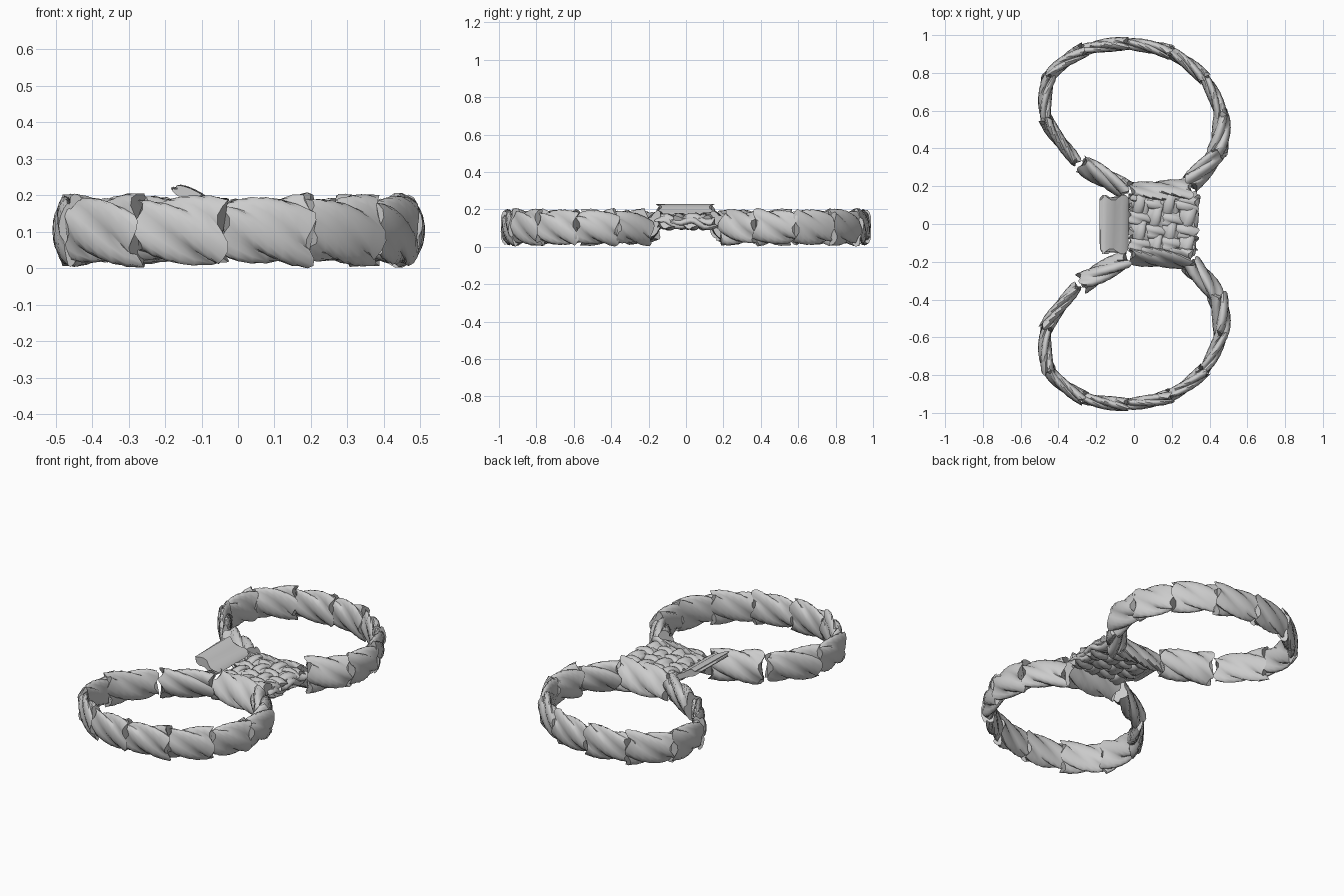
import bpy, bmesh, random
from math import sin, cos, pi, radians
from mathutils import Vector, Matrix

if "Cube" in bpy.data.objects:
    bpy.data.objects.remove(bpy.data.objects["Cube"])

random.seed(4)
TWIST = 2 * pi / 0.66     # strand rotation per unit of rope length
SIDES, RINGS, STRANDS = 24, 7, 4


def catmull(a, b, c, d, t):
    return 0.5 * (2 * b + (c - a) * t + (2 * a - 5 * b + 4 * c - d) * t * t
                  + (3 * b - a - 3 * c + d) * t ** 3)


def add_piece(bm, pts, half_w, half_h, phase=0.0, tilt=0.0, flare=(0.9, 1.1),
              twist=TWIST, fray=0.016, depth=0.26):
    """One short length of flattened four-strand rope, with frayed ends."""
    rings, s = [], 0.0
    n = len(pts)
    for i, p in enumerate(pts):
        if i:
            s += (p - pts[i - 1]).length
        t = (pts[min(i + 1, n - 1)] - pts[max(i - 1, 0)]).normalized()
        side = Vector((0, 0, 1)).cross(t).normalized()
        up = t.cross(side)
        turn = Matrix.Rotation(tilt, 3, t)
        side, up = turn @ side, turn @ up
        u = i / (n - 1)
        k = flare[0] + (flare[1] - flare[0]) * u
        ring = []
        for j in range(SIDES):
            a = 2 * pi * j / SIDES
            ang = a + phase + twist * s
            r = k * (1.03 - depth + depth * abs(sin(STRANDS / 2 * a)) ** 0.8)
            slip = fray * sin(STRANDS * a) * (2 * u - 1) ** 3
            ring.append(bm.verts.new(p + side * half_w * r * cos(ang)
                                     + up * half_h * r * sin(ang) + t * slip))
        rings.append(ring)
    for r0, r1 in zip(rings, rings[1:]):
        for j in range(SIDES):
            m = (j + 1) % SIDES
            bm.faces.new((r0[j], r0[m], r1[m], r1[j]))
    bm.faces.new(rings[0][::-1])
    bm.faces.new(rings[-1])
    return phase + twist * s


def finish(bm, name):
    bmesh.ops.recalc_face_normals(bm, faces=bm.faces)
    me = bpy.data.meshes.new(name)
    bm.to_mesh(me)
    bm.free()
    ob = bpy.data.objects.new(name, me)
    bpy.context.collection.objects.link(ob)
    bpy.context.view_layer.objects.active = ob
    ob.select_set(True)
    bpy.ops.object.shade_smooth_by_angle(angle=radians(50))
    ob.select_set(False)


def straight(a, b, wave=0.0, cycles=2):
    """Points from a to b, optionally waving up and down."""
    a, b = Vector(a), Vector(b)
    n = RINGS if not wave else 13
    return [a.lerp(b, i / (n - 1)) + Vector((0, 0, wave * sin(2 * pi * cycles * i / (n - 1))))
            for i in range(n)]


# Wrist loops: joints of the rope in plan, mirrored front to back
JOINTS = [(-0.305, 0.33), (-0.465, 0.55), (-0.45, 0.78), (-0.27, 0.92), (-0.04, 0.955),
          (0.19, 0.91), (0.37, 0.775), (0.462, 0.58), (0.44, 0.38), (0.30, 0.215)]
for name, m in (("back_loop", 1), ("front_loop", -1)):
    bm = bmesh.new()
    P = [Vector((x, y * m, 0.113)) for x, y in JOINTS]
    P = [2 * P[0] - P[1]] + P + [2 * P[-1] - P[-2]]
    phase = 0.3
    for i in range(1, len(P) - 2):
        # each length is pulled halfway to its chord, so the loop looks faceted
        pts = []
        for k in range(RINGS):
            t = k / (RINGS - 1)
            pts.append(catmull(*P[i - 1:i + 3], t).lerp(P[i].lerp(P[i + 1], t), 0.35))
        w = 0.036 if i < 8 else 0.05
        phase = add_piece(bm, pts, w, 0.092, phase, tilt=0.25 * m if i == 9 else 0)
    finish(bm, name)

    # Loop ends running into the knot
    bm = bmesh.new()
    add_piece(bm, straight((-0.272, 0.312 * m, 0.113), (-0.04, 0.18 * m, 0.12)),
              0.052, 0.09, 0.5, tilt=-0.25 * m, flare=(1.05, 0.95))
    add_piece(bm, straight((-0.01, 0.17 * m, 0.12), (0.30, 0.185 * m, 0.115)),
              0.04, 0.09, 1.1, tilt=0.48 * m, flare=(0.95, 1.05))
    finish(bm, name + "_end")

# Centre knot: flattened wraps woven both ways
bm = bmesh.new()
for i in range(4):
    x = 0.035 + i * 0.082
    sign = 1 if i % 2 else -1
    add_piece(bm, straight((x, -0.15, 0.145), (x + random.uniform(-0.02, 0.02), 0.15, 0.145),
                           0.013 * sign), 0.05, 0.032, i * 0.7, random.uniform(-0.35, 0.35))
for i in range(4):
    y = -0.11 + i * 0.073
    sign = -1 if i % 2 else 1
    add_piece(bm, straight((-0.02, y, 0.145), (0.32, y + random.uniform(-0.02, 0.02), 0.14),
                           0.013 * sign), 0.044, 0.032, i * 0.9, random.uniform(-0.35, 0.35))
finish(bm, "centre_wraps")

# Loose tail lying tilted beside the knot
bm = bmesh.new()
add_piece(bm, straight((-0.105, -0.145, 0.195), (-0.105, 0.14, 0.198)), 0.088, 0.02,
          0.1, tilt=0.45, flare=(1.0, 1.0), twist=0.5)
finish(bm, "loose_tail")

# Stand the rope on the ground
bpy.context.view_layer.update()
low = min(v.co.z for o in bpy.data.objects for v in o.data.vertices)
for o in bpy.data.objects:
    o.location.z -= low
